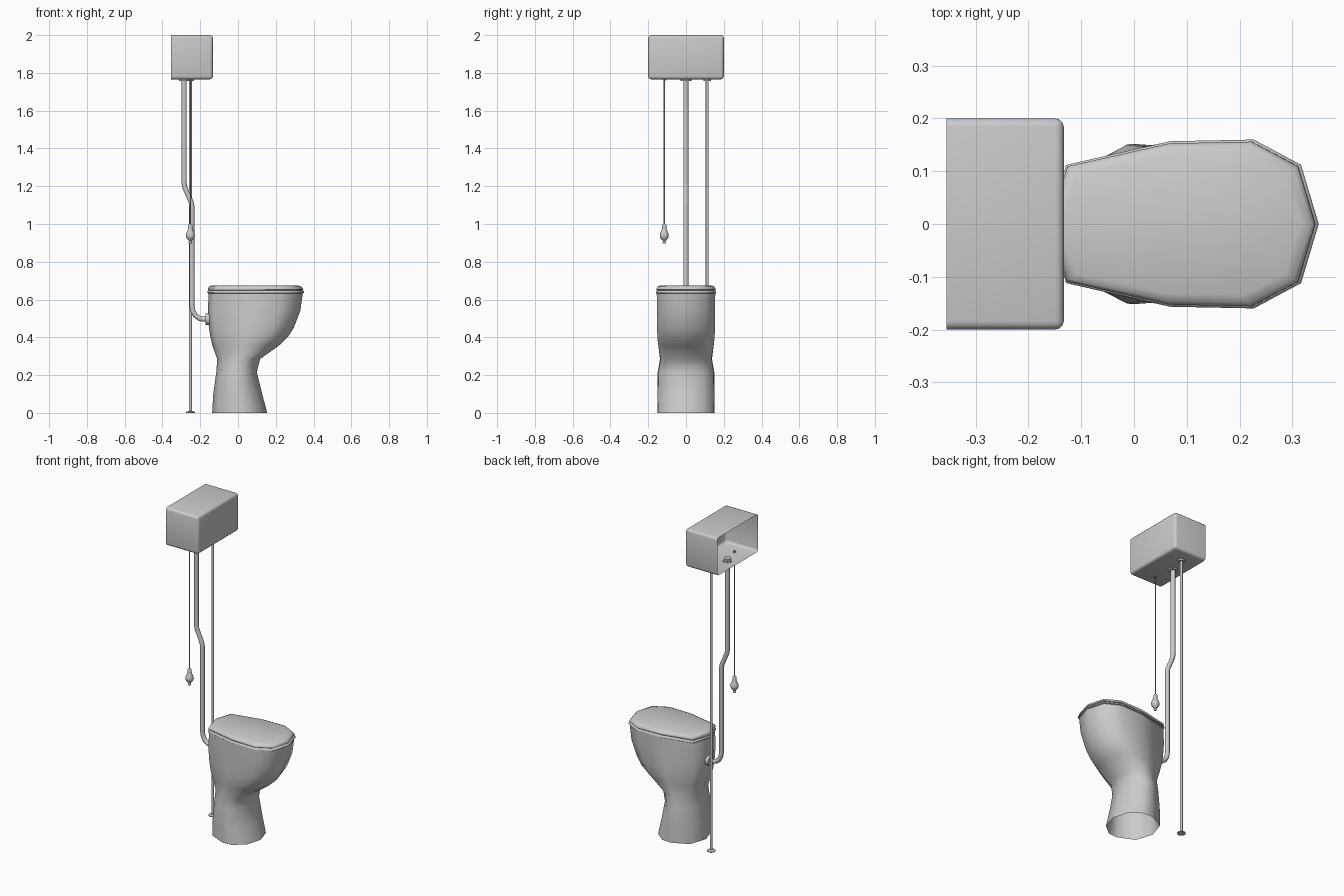
import bpy, bmesh, math
from mathutils import Vector

if "Cube" in bpy.data.objects:
    bpy.data.objects.remove(bpy.data.objects["Cube"])

# half outlines (front point -> back point), normalised to -1..1
SEAT = [(1, 0), (.87, .7), (.52, 1), (-.1, .98), (-.87, .7), (-1, 0)]
BASE = [(1, 0), (.8, .62), (.35, .97), (-.07, 1), (-.76, .7), (-1, 0)]


def finish(name, bm, angle=45):
    bmesh.ops.recalc_face_normals(bm, faces=bm.faces)
    me = bpy.data.meshes.new(name)
    bm.to_mesh(me)
    bm.free()
    ob = bpy.data.objects.new(name, me)
    bpy.context.collection.objects.link(ob)
    bpy.context.view_layer.objects.active = ob
    bpy.ops.object.select_all(action='DESELECT')
    ob.select_set(True)
    bpy.ops.object.shade_smooth_by_angle(angle=math.radians(angle))
    return ob


def loft(name, rings, cap_start=True, cap_end=True, angle=45):
    bm = bmesh.new()
    rows = [[bm.verts.new(p) for p in r] for r in rings]
    n = len(rows[0])
    for a, b in zip(rows, rows[1:]):
        for i in range(n):
            bm.faces.new((a[i], a[(i + 1) % n], b[(i + 1) % n], b[i]))
    if cap_start:
        bm.faces.new(rows[0][::-1])
    if cap_end:
        bm.faces.new(rows[-1])
    return finish(name, bm, angle)


def outline(z, xb, xf, w, t=1.0):
    """Mirrored ring between xb and xf; t blends the pedestal shape into the seat shape."""
    c, h = (xb + xf) / 2, (xf - xb) / 2
    half = [(c + h * (b[0] + (s[0] - b[0]) * t), w * (b[1] + (s[1] - b[1]) * t))
            for b, s in zip(BASE, SEAT)]
    return [(x, y, z) for x, y in half] + [(x, -y, z) for x, y in half[-2:0:-1]]


def tube(name, path, r, n=12):
    """Round pipe along a path lying in a plane of constant y."""
    pts = [Vector(p) for p in path]
    rings = []
    for i, p in enumerate(pts):
        d1 = (p - pts[max(i - 1, 0)]).normalized()
        d2 = (pts[min(i + 1, len(pts) - 1)] - p).normalized()
        side = Vector((0, 1, 0))
        up = (d1 + d2).normalized().cross(side)
        rings.append([p + (side * math.cos(a) + up * math.sin(a)) * r
                      for a in (2 * math.pi * k / n for k in range(n))])
    return loft(name, rings)


def lathe(name, x, y, profile, n=12):
    rings = [[(x + r * math.cos(2 * math.pi * k / n), y + r * math.sin(2 * math.pi * k / n), z)
              for k in range(n)] for r, z in profile]
    return loft(name, rings)


# bowl and pedestal, open underneath
loft("bowl", [outline(*a) for a in [
    (0, -.137, .155, .152, 0), (.1, -.131, .128, .151, 0), (.215, -.115, .1, .15, .05),
    (.285, -.11, .117, .138, .2), (.355, -.135, .215, .148, .5), (.40, -.146, .263, .153, .7),
    (.45, -.154, .295, .154, .85), (.54, -.16, .33, .154, 1), (.635, -.155, .343, .155, 1)]],
    cap_start=False, angle=75)

# seat and lid
loft("seat", [outline(*a) for a in [
    (.632, -.158, .342, .153), (.636, -.162, .35, .16), (.643, -.162, .35, .16),
    (.648, -.158, .344, .155)]], angle=50)
loft("lid", [outline(*a) for a in [
    (.648, -.156, .338, .151), (.652, -.159, .344, .156), (.66, -.159, .343, .156),
    (.668, -.154, .335, .15), (.675, -.138, .315, .135)]], angle=50)

# cistern: rounded box, open at the back
bm = bmesh.new()
bmesh.ops.create_cube(bm, size=1)
for v in bm.verts:
    v.co = (-.244 + v.co.x * .222, v.co.y * .4, 1.883 + v.co.z * .234)
bmesh.ops.delete(bm, geom=[f for f in bm.faces if f.calc_center_median().x < -.35],
                 context='FACES_ONLY')
bmesh.ops.bevel(bm, geom=[e for e in bm.edges if not e.is_boundary], offset=.016,
                segments=3, profile=.5, affect='EDGES')
finish("cistern", bm, 40)

# flush pipe with an offset and bottom elbow
tube("flush_pipe", [(-.285, 0, 1.785), (-.285, 0, 1.215), (-.282, 0, 1.195), (-.248, 0, 1.115),
                    (-.244, 0, 1.095), (-.244, 0, .57), (-.239, 0, .54), (-.226, 0, .516),
                    (-.206, 0, .501), (-.185, 0, .496), (-.15, 0, .496)], .0135)
tube("flush_collar", [(-.172, 0, .496), (-.15, 0, .496)], .03)
lathe("flush_nut", -.285, 0, [(.028, 1.758), (.028, 1.768)])
lathe("flush_inlet", -.285, 0, [(.022, 1.765), (.022, 1.785)], 6)

# supply pipe
tube("supply_pipe", [(-.252, .112, 1.78), (-.252, .112, 0)], .008)
lathe("supply_nut", -.252, .112, [(.02, 1.757), (.02, 1.768)])
lathe("supply_foot", -.252, .112, [(.024, 0), (.024, .005), (.012, .009)])

# pull chain and handle
tube("pull_chain", [(-.252, -.115, 1.78), (-.252, -.115, .99)], .003, 6)
lathe("pull_bush", -.252, -.115, [(.008, 1.76), (.008, 1.772)], 8)
lathe("pull_handle", -.252, -.115, [
    (.006, .896), (.009, .9), (.009, .907), (.006, .91), (.014, .917), (.022, .928), (.024, .94),
    (.021, .953), (.014, .968), (.011, .98), (.012, .992), (.006, 1.0)])
